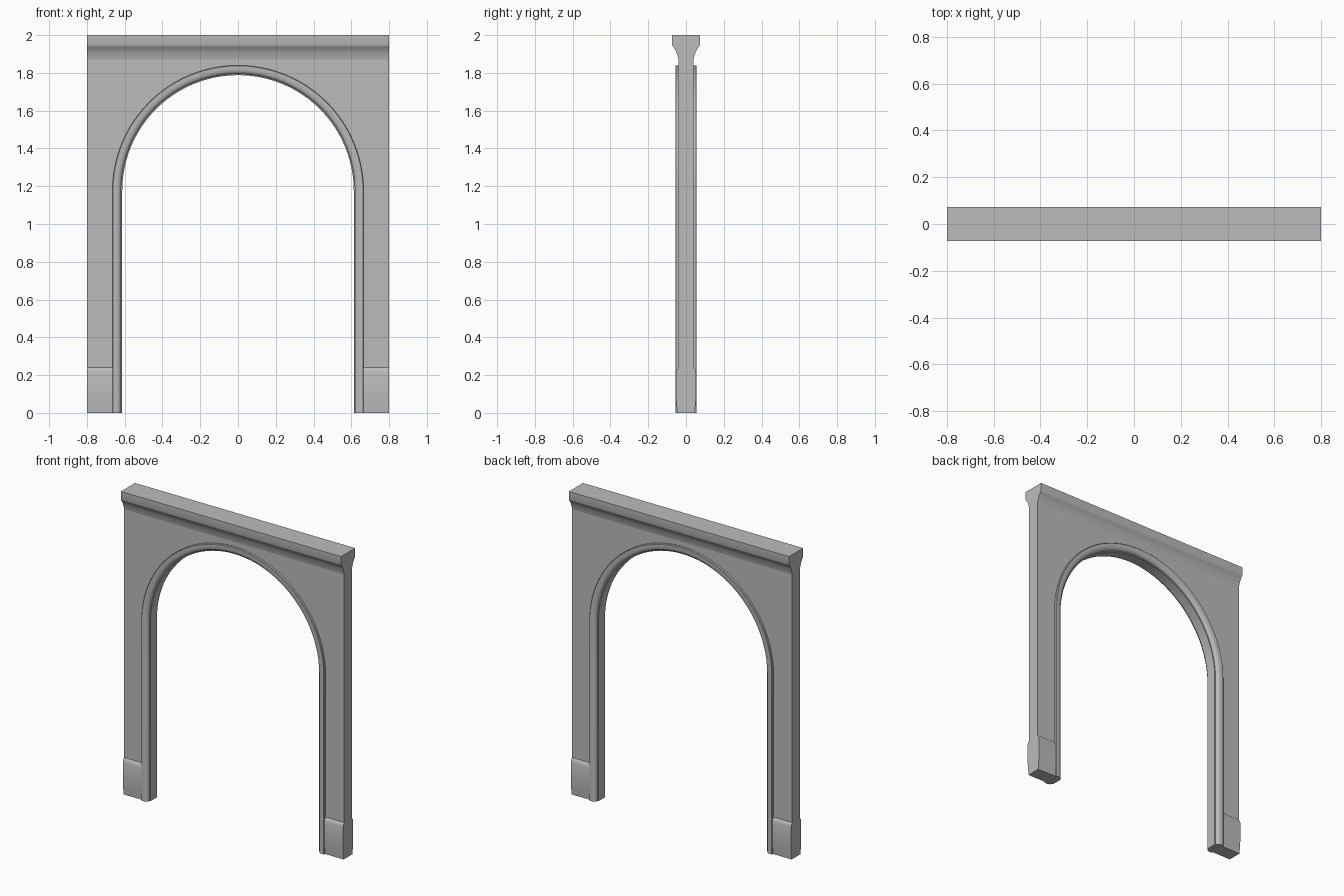
import bpy, bmesh
from math import sin, cos, pi
from mathutils import Vector

cube = bpy.data.objects.get("Cube")
if cube:
    bpy.data.objects.remove(cube, do_unlink=True)

HALF_W, WALL_Y, TOP = 0.8, 0.04, 2.0
SPRING, ARC_STEPS = 1.175, 48

stone = bpy.data.materials.new("grey stone")
stone.use_nodes = True
grey = (0.5, 0.5, 0.5, 1)
stone.diffuse_color = grey
stone.node_tree.nodes["Principled BSDF"].inputs["Base Color"].default_value = grey


def finish(bm, name, angle=30):
    bmesh.ops.recalc_face_normals(bm, faces=bm.faces)
    mesh = bpy.data.meshes.new(name)
    bm.to_mesh(mesh)
    bm.free()
    mesh.materials.append(stone)
    obj = bpy.data.objects.new(name, mesh)
    bpy.context.collection.objects.link(obj)
    bpy.ops.object.select_all(action="DESELECT")
    obj.select_set(True)
    bpy.context.view_layer.objects.active = obj
    bpy.ops.object.shade_smooth_by_angle(angle=angle * pi / 180)
    return obj


def extrude(name, points, direction):
    """Extrude a closed outline along a direction."""
    bm = bmesh.new()
    face = bm.faces.new([bm.verts.new(p) for p in points])
    result = bmesh.ops.extrude_face_region(bm, geom=[face], use_keep_orig=True)
    moved = [v for v in result["geom"] if isinstance(v, bmesh.types.BMVert)]
    bmesh.ops.translate(bm, verts=moved, vec=Vector(direction))
    return finish(bm, name)


def mirrored(half):
    """Close a half profile of (y, z) points by mirroring it in y."""
    return half + [(-y, z) for y, z in reversed(half)]


def arch_path(radius):
    """Points up one jamb, over the arch and down the other jamb."""
    arc = [(radius * cos(pi * i / ARC_STEPS), SPRING + radius * sin(pi * i / ARC_STEPS))
           for i in range(ARC_STEPS + 1)]
    return [(radius, 0)] + arc + [(-radius, 0)]


# Wall with the arched opening
outline = arch_path(0.64) + [(-HALF_W, 0), (-HALF_W, 1.91), (HALF_W, 1.91), (HALF_W, 0)]
extrude("wall", [(x, -WALL_Y, z) for x, z in outline], (0, 2 * WALL_Y, 0))

# Cornice with a hollow moulding under a flat band
cornice = mirrored([(0.073, TOP), (0.073, 1.948), (0.071, 1.942), (0.064, 1.933),
                    (0.057, 1.922), (0.051, 1.91), (0.047, 1.897), (0.043, 1.885),
                    (WALL_Y, 1.87)])
extrude("cornice", [(-HALF_W, y, z) for y, z in cornice], (2 * HALF_W, 0, 0))

# Plinth blocks on both piers
plinth = mirrored([(0.046, 0), (0.053, 0.08), (0.053, 0.215), (0.049, 0.228), (WALL_Y, 0.24)])
for name, start in (("left_plinth", 0.64), ("right_plinth", -HALF_W)):
    extrude(name, [(start, y, z) for y, z in plinth], (HALF_W - 0.64, 0, 0))

# Rounded moulding swept around the opening
roll = [(0.665, 0.03), (0.665, 0.053), (0.662, 0.056), (0.645, 0.056),
        (0.634, 0.054), (0.625, 0.049), (0.62, 0.041), (0.619, 0.034),
        (0.613, 0.034)]
section = roll + [(r, -y) for r, y in reversed(roll)]
bm = bmesh.new()
rows = [[bm.verts.new((x, y, z)) for x, z in arch_path(r)] for r, y in section]
for i, row in enumerate(rows):
    following = rows[(i + 1) % len(rows)]
    for k in range(len(row) - 1):
        bm.faces.new((row[k], row[k + 1], following[k + 1], following[k]))
for end in (0, -1):
    bm.faces.new([row[end] for row in rows])
finish(bm, "arch_moulding", 35)
